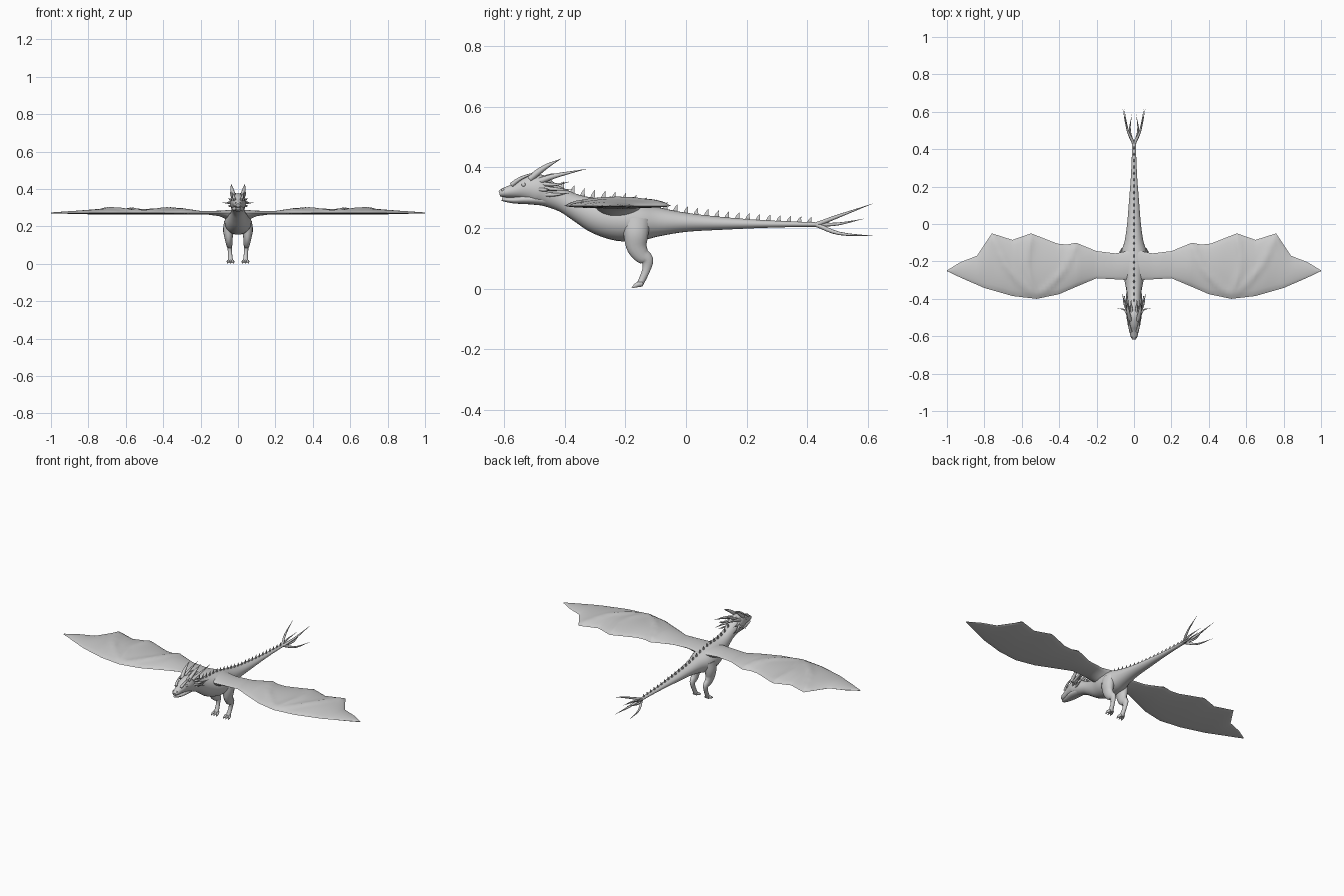
import bpy, bmesh, math
from mathutils import Vector

if "Cube" in bpy.data.objects:
    bpy.data.objects.remove(bpy.data.objects["Cube"])

GREY = (0.6, 0.6, 0.6, 1)
skin = bpy.data.materials.new("grey_skin")
skin.use_nodes = True
skin.diffuse_color = GREY
skin.node_tree.nodes["Principled BSDF"].inputs["Base Color"].default_value = GREY


def finish(name, bm, mirror=False, angle=50):
    bmesh.ops.recalc_face_normals(bm, faces=bm.faces[:])
    mesh = bpy.data.meshes.new(name)
    bm.to_mesh(mesh)
    bm.free()
    mesh.materials.append(skin)
    ob = bpy.data.objects.new(name, mesh)
    bpy.context.collection.objects.link(ob)
    if mirror:
        ob.modifiers.new("mirror", 'MIRROR')
    bpy.ops.object.select_all(action='DESELECT')
    ob.select_set(True)
    bpy.context.view_layer.objects.active = ob
    bpy.ops.object.shade_smooth_by_angle(angle=math.radians(angle))
    return ob


def spline(points, steps):
    """Smooth curve through points of any dimension."""
    pts = [Vector(p) for p in points]
    ext = [pts[0] * 2 - pts[1]] + pts + [pts[-1] * 2 - pts[-2]]
    out = []
    for a, b, c, d in zip(ext, ext[1:], ext[2:], ext[3:]):
        for i in range(steps):
            t = i / steps
            out.append((b * 2 + (c - a) * t + (a * 2 - b * 5 + c * 4 - d) * t * t
                        + (b * 3 - a - c * 3 + d) * t ** 3) / 2)
    return out + [pts[-1]]


def sweep(bm, points, sides=10, steps=4):
    """Tube through (x, y, z, side radius, other radius) points."""
    path = spline(points, steps)
    rings = []
    for i, p in enumerate(path):
        tangent = (path[min(i + 1, len(path) - 1)] - path[max(i - 1, 0)])
        tangent = Vector(tangent[:3]).normalized()
        side = Vector((1, 0, 0))
        side = (side - tangent * side.dot(tangent)).normalized()
        other = tangent.cross(side)
        ring = []
        for k in range(sides):
            a = math.tau * k / sides
            ring.append(bm.verts.new(Vector(p[:3]) + side * math.cos(a) * max(p[3], 0.0005)
                                     + other * math.sin(a) * max(p[4], 0.0005)))
        rings.append(ring)
    for r, s in zip(rings, rings[1:]):
        for k in range(sides):
            j = (k + 1) % sides
            bm.faces.new((r[k], r[j], s[j], s[k]))
    bm.faces.new(rings[0])
    bm.faces.new(rings[-1])


def tube(name, points, mirror=False, sides=10, steps=4):
    bm = bmesh.new()
    sweep(bm, points, sides, steps)
    return finish(name, bm, mirror)


def lerp(table, x):
    for (x0, v0), (x1, v1) in zip(table, table[1:]):
        if x <= x1:
            return v0 + (v1 - v0) * max(0, (x - x0) / (x1 - x0))
    return table[-1][1]


# Head, neck, trunk and tail: y, top, bottom, half width
def sections(rows):
    return [(0, y, (t + b) / 2, w, (t - b) / 2) for y, t, b, w in rows]


trunk = [(-.615, .322, .303, .011), (-.60, .332, .301, .019), (-.565, .347, .298, .026),
         (-.53, .368, .29, .034), (-.49, .378, .277, .041), (-.45, .352, .268, .038),
         (-.40, .325, .25, .036), (-.35, .308, .218, .042), (-.29, .30, .18, .054),
         (-.22, .295, .157, .071), (-.15, .283, .158, .068), (-.09, .268, .172, .05),
         (0, .25, .187, .037), (.12, .236, .194, .027), (.25, .226, .2, .017),
         (.36, .221, .203, .012), (.45, .218, .204, .011)]
tube("body", sections(trunk), sides=24)
tube("lower_jaw", sections([(-.607, .3, .289, .012), (-.57, .302, .281, .021),
                            (-.52, .31, .278, .032), (-.45, .31, .272, .03)]), sides=16)

# Wings: outline edges and crown height by span
leading = [(.02, -.3), (.06, -.298), (.2, -.29), (.3, -.332), (.4, -.375), (.52, -.4),
           (.65, -.385), (.8, -.342), (.92, -.29), (1, -.252)]
trailing = [(.02, -.14), (.06, -.15), (.1, -.157), (.2, -.145), (.31, -.1), (.36, -.11), (.41, -.105),
            (.55, -.05), (.65, -.085), (.76, -.05), (.84, -.17), (.93, -.205), (1, -.248)]
crown = [(.02, .29), (.1, .284), (.2, .283), (.3, .298), (.5, .294), (.7, .297), (.85, .285), (1, .275)]
depth = [(.02, .06), (.06, .034), (.1, .016), (.16, .008), (.8, .006), (1, .001)]
wrist = (.52, -.4)
fingers = [spline([wrist, mid, tip], 12) for mid, tip in
           (((.67, -.24), (.76, -.05)), ((.57, -.22), (.55, -.05)), ((.38, -.25), (.31, -.1)))]


def ridge(x, y):
    d = min((Vector((x, y)) - p).length for f in fingers for p in f)
    return 0.007 * math.exp(-(d / 0.018) ** 2)


bm = bmesh.new()
spans = sorted({round(.02 + .02 * i, 3) for i in range(50)} | {x for x, _ in trailing})
CHORD = 20
loops = []
for x in spans:
    y0, y1 = lerp(leading, x), lerp(trailing, x)
    loop = []
    for k in range(2 * CHORD):
        t = k / CHORD if k <= CHORD else 2 - k / CHORD
        arch = math.sin(math.pi * min(max(t, 0), 1))
        arch = max(arch, 0)
        y = y0 + (y1 - y0) * t
        if k <= CHORD:
            z = .273 + (lerp(crown, x) - .273) * arch ** .6
            z += ridge(x, y) * min(1, arch * 3)
        else:
            z = .271 - lerp(depth, x) * arch ** .7
        loop.append(bm.verts.new((x, y, z)))
    loops.append(loop)
for r, s in zip(loops, loops[1:]):
    for k in range(2 * CHORD):
        j = (k + 1) % (2 * CHORD)
        bm.faces.new((r[k], r[j], s[j], s[k]))
bm.faces.new(loops[0])
bm.faces.new(loops[-1])
finish("wing", bm, mirror=True)

# Hind legs with three clawed toes
tube("leg", [(.04, -.165, .225, .034, .05), (.05, -.165, .18, .03, .042), (.05, -.163, .14, .022, .035),
             (.047, -.148, .112, .018, .028), (.045, -.128, .094, .014, .021),
             (.043, -.13, .065, .011, .014), (.041, -.142, .035, .012, .012),
             (.04, -.152, .014, .015, .011)], mirror=True, sides=14)
bm = bmesh.new()
for dx in (-.014, 0, .014):
    sweep(bm, [(.04 + dx * .5, -.145, .016, .008, .009), (.04 + dx, -.162, .012, .007, .008),
               (.04 + dx * 1.2, -.178, .003, .001, .002)], 8)
finish("toes", bm, mirror=True)

# Horns, cheek spines and tail prongs: root, middle, tip, root radius
def spines(name, rows):
    bm = bmesh.new()
    for root, mid, tip, r in rows:
        sweep(bm, [(*root, r, r), (*mid, r * .7, r * .7), (*tip, 0, 0)], 8)
    finish(name, bm, mirror=True)


spines("horns", [((.022, -.515, .362), (.032, -.465, .4), (.037, -.412, .428), .012),
                 ((.026, -.48, .355), (.035, -.43, .372), (.04, -.33, .394), .011),
                 ((.012, -.475, .362), (.015, -.44, .374), (.016, -.4, .377), .008)])
spines("cheek_spines", [((.032, -.49, .328), (.05, -.46, .325), (.088, -.45, .328), .007),
                        ((.03, -.47, .33), (.05, -.43, .328), (.062, -.37, .325), .008),
                        ((.03, -.465, .31), (.045, -.43, .31), (.052, -.385, .315), .008),
                        ((.03, -.47, .345), (.043, -.43, .343), (.05, -.385, .352), .007)])
spines("tail_prongs", [((.003, .43, .211), (.035, .505, .24), (.06, .615, .28), .008),
                       ((.003, .43, .211), (.035, .505, .182), (.052, .615, .174), .008),
                       ((.003, .43, .211), (.022, .5, .213), (.012, .585, .23), .007)])

# Brow ridges, eyes and nostrils
spines("brows", [((.017, -.575, .342), (.026, -.54, .366), (.03, -.48, .388), .008)])
for name, spot, r in (("eye", (.0285, -.535, .342), .007), ("nostril", (.012, -.604, .325), .005)):
    bm = bmesh.new()
    bmesh.ops.create_uvsphere(bm, u_segments=12, v_segments=8, radius=r)
    bmesh.ops.translate(bm, verts=bm.verts, vec=spot)
    finish(name, bm, mirror=True)

# Row of spikes along the back
top_line = [(y, t) for y, t, b, w in trunk]
bm = bmesh.new()
for i in range(25):
    y = -.41 + i * .034
    z = lerp(top_line, y)
    h = .024 - .0003 * i
    sweep(bm, [(0, y, z - .008, .005, .011), (0, y + .003, z + h * .4, .003, .006),
               (0, y + .008, z + h, 0, 0)], 6, 2)
finish("back_spikes", bm)
